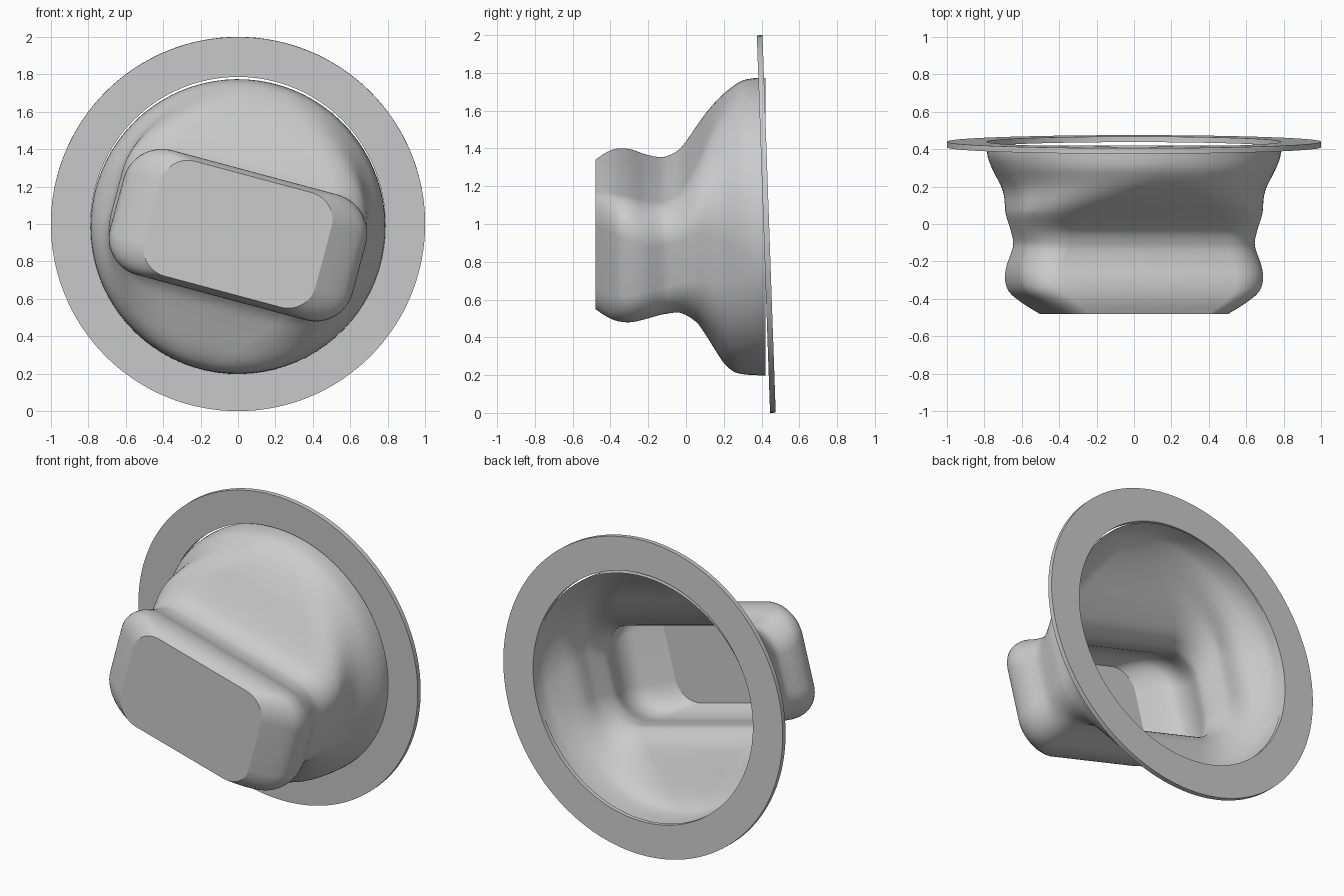
import bpy, bmesh
from math import sin, cos, pi, radians
from mathutils import Matrix, Vector

cube = bpy.data.objects.get("Cube")
if cube:
    bpy.data.objects.remove(cube)

grey = bpy.data.materials.new("light_grey")
grey.use_nodes = True
colour = (0.6, 0.6, 0.6, 1)
grey.diffuse_color = colour
grey.node_tree.nodes["Principled BSDF"].inputs["Base Color"].default_value = colour

TILT = radians(15)
CORNER_STEPS = 20


def loft(name, rings, cap_start=False, closed=False):
    """Join rings of points with quads into one smooth object."""
    bm = bmesh.new()
    loops = [[bm.verts.new(p) for p in ring] for ring in rings]
    pairs = list(zip(loops, loops[1:]))
    if closed:
        pairs.append((loops[-1], loops[0]))
    for a, b in pairs:
        for i in range(len(a)):
            bm.faces.new((a[i - 1], a[i], b[i], b[i - 1]))
    if cap_start:
        bm.faces.new(loops[0])
    bmesh.ops.recalc_face_normals(bm, faces=bm.faces)
    mesh = bpy.data.meshes.new(name)
    bm.to_mesh(mesh)
    bm.free()
    mesh.materials.append(grey)
    obj = bpy.data.objects.new(name, mesh)
    bpy.context.collection.objects.link(obj)
    bpy.ops.object.select_all(action='DESELECT')
    obj.select_set(True)
    bpy.context.view_layer.objects.active = obj
    bpy.ops.object.shade_smooth_by_angle(angle=radians(30))
    return obj


def section(y, half_x, top, bottom, r):
    """Tilted rounded rectangle that fits the given extents."""
    px, pz = half_x - r, (top - bottom) / 2 - r
    c, s = cos(TILT), sin(TILT)
    det = c * c - s * s
    a = max(0, (c * px - s * pz) / det)
    b = max(0, (c * pz - s * px) / det)
    points = []
    for k, (sx, sz) in enumerate(((1, 1), (-1, 1), (-1, -1), (1, -1))):
        for i in range(CORNER_STEPS):
            t = (k + (i + 0.5) / CORNER_STEPS) * pi / 2
            x, z = sx * a + r * cos(t), sz * b + r * sin(t)
            points.append(Vector((c * x + s * z, y, (top + bottom) / 2 - s * x + c * z)))
    return points


def smooth_path(stations, steps):
    """Catmull-Rom interpolation through the stations."""
    pts = [Vector(p) for p in stations]
    pts = [pts[0] * 2 - pts[1]] + pts + [pts[-1] * 2 - pts[-2]]
    out = []
    for p0, p1, p2, p3 in zip(pts, pts[1:], pts[2:], pts[3:]):
        for i in range(steps):
            t = i / steps
            out.append(0.5 * (2 * p1 + (p2 - p0) * t + (2 * p0 - 5 * p1 + 4 * p2 - p3) * t * t
                              + (3 * p1 - p0 - 3 * p2 + p3) * t ** 3))
    return out + [pts[-2]]


# Hollow housing: depth, half width, top, bottom, corner radius
stations = [
    (-0.48, 0.505, 1.34, 0.55, 0.15),
    (-0.42, 0.60, 1.38, 0.51, 0.17),
    (-0.36, 0.67, 1.40, 0.485, 0.19),
    (-0.29, 0.69, 1.395, 0.48, 0.20),
    (-0.22, 0.68, 1.37, 0.495, 0.20),
    (-0.15, 0.655, 1.355, 0.515, 0.20),
    (-0.10, 0.645, 1.36, 0.525, 0.20),
    (-0.03, 0.66, 1.40, 0.53, 0.22),
    (0.05, 0.685, 1.51, 0.485, 0.31),
    (0.10, 0.69, 1.58, 0.42, 0.40),
    (0.15, 0.695, 1.64, 0.34, 0.50),
    (0.20, 0.71, 1.69, 0.265, 0.60),
    (0.25, 0.735, 1.73, 0.22, 0.68),
    (0.30, 0.76, 1.76, 0.205, 0.73),
    (0.36, 0.782, 1.772, 0.20, 0.775),
    (0.42, 0.788, 1.774, 0.198, 0.788),
]
loft("housing", [section(*p) for p in smooth_path(stations, 3)], cap_start=True)

# Flat mounting ring, leaning slightly forward at the top
profile = [(1, -0.015), (1, 0.015), (0.787, 0.015), (0.787, -0.015)]
lean = Matrix.Translation((0, 0.425, 1)) @ Matrix.Rotation(0.035, 4, 'X')
N = 128
loft("mounting_ring", [[lean @ Vector((r * cos(2 * pi * i / N), y, r * sin(2 * pi * i / N)))
                        for i in range(N)] for r, y in profile], closed=True)
